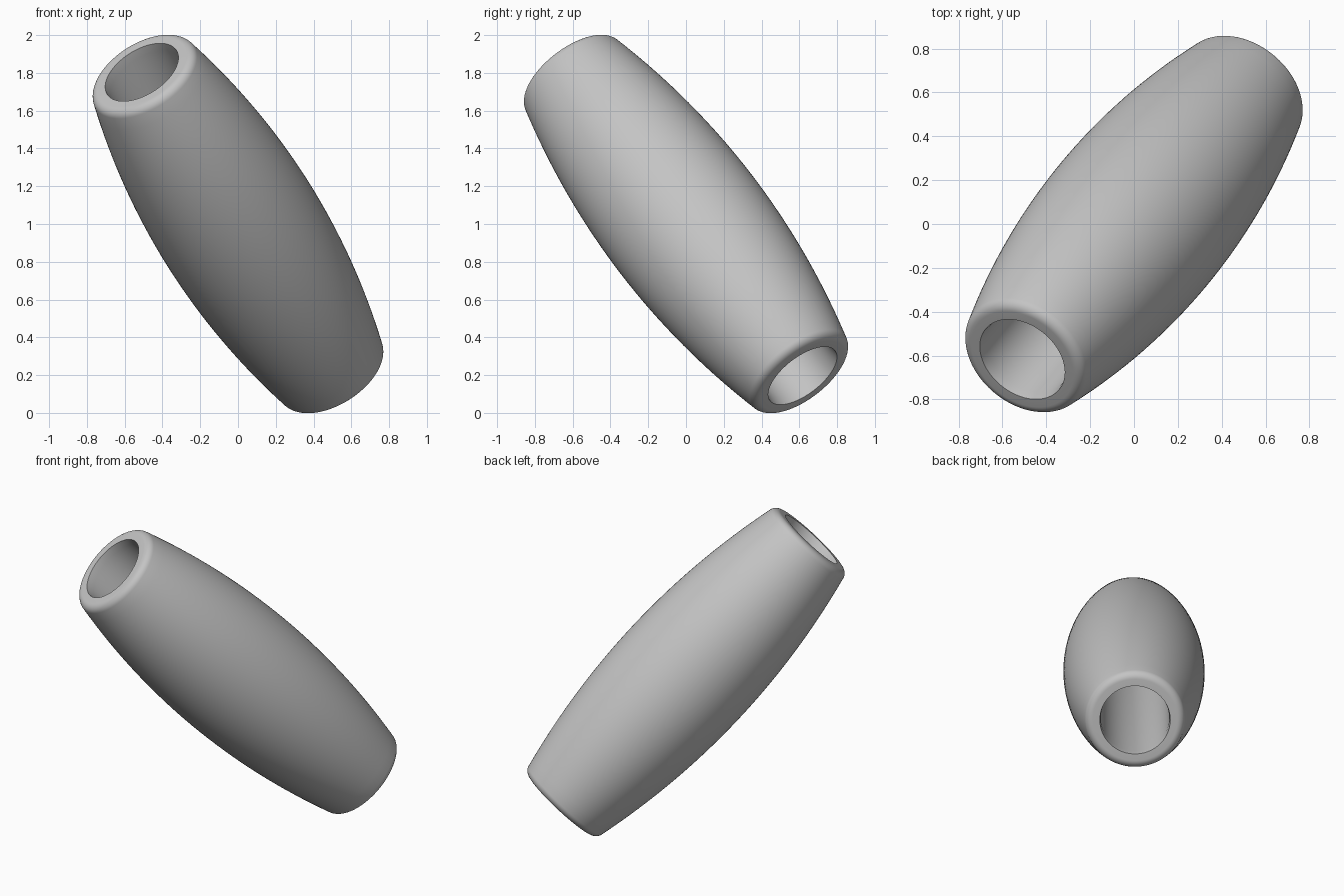
import bpy, bmesh
from math import sin, cos, tau, radians
from mathutils import Vector, Matrix

cube = bpy.data.objects.get("Cube")
if cube:
    bpy.data.objects.remove(cube, do_unlink=True)

HALF = 1.134          # half length along the bead's axis
BELLY = 0.435         # radius at the middle
LIP, ROUND = 0.26, 0.05   # rim fillet centre radius and fillet size
MOUTH, BORE = 0.217, 0.211
TAPER = radians(13)   # side slope where it meets the rim

mat = bpy.data.materials.new("grey")
mat.use_nodes = True
grey = (0.55, 0.55, 0.55, 1)
mat.diffuse_color = grey
mat.node_tree.nodes["Principled BSDF"].inputs["Base Color"].default_value = grey

# Upper half of the section: bulging side, rounded rim, flat end, mouth, bore
rim_r = LIP + ROUND * cos(TAPER)
rim_t = HALF - ROUND + ROUND * sin(TAPER)
half = []
for i in range(16):
    t = i / 16
    half.append((BELLY - (BELLY - rim_r) * t * t, rim_t * t))
for i in range(9):
    a = TAPER + (radians(90) - TAPER) * i / 8
    half.append((LIP + ROUND * cos(a), HALF - ROUND + ROUND * sin(a)))
half += [(MOUTH, HALF), (BORE, HALF - 0.05), (BORE, 0)]

# Mirror to the lower half to close the section
section = half + [(r, -t) for r, t in reversed(half[1:-1])]

# Revolve the section into a tube
bm = bmesh.new()
verts = [bm.verts.new((r, 0, t)) for r, t in section]
edges = [bm.edges.new((v, verts[(i + 1) % len(verts)])) for i, v in enumerate(verts)]
bmesh.ops.spin(bm, geom=verts + edges, cent=(0, 0, 0), axis=(0, 0, 1),
               angle=tau, steps=96, use_merge=True)
bmesh.ops.remove_doubles(bm, verts=bm.verts, dist=0.0001)
bmesh.ops.recalc_face_normals(bm, faces=bm.faces)

# Tilt the bead diagonally and lift it to the ground
axis = Vector((-0.449, -0.544, 0.708))
tilt = axis.to_track_quat('Z', 'Y').to_matrix().to_4x4()
bm.transform(Matrix.Translation((0, 0, 1)) @ tilt)

mesh = bpy.data.meshes.new("barrel_bead")
bm.to_mesh(mesh)
bm.free()
mesh.materials.append(mat)
bead = bpy.data.objects.new("barrel_bead", mesh)
bpy.context.collection.objects.link(bead)

# Smooth shading with a crisp mouth edge
bpy.ops.object.select_all(action='DESELECT')
bead.select_set(True)
bpy.context.view_layer.objects.active = bead
bpy.ops.object.shade_smooth_by_angle(angle=radians(30))
